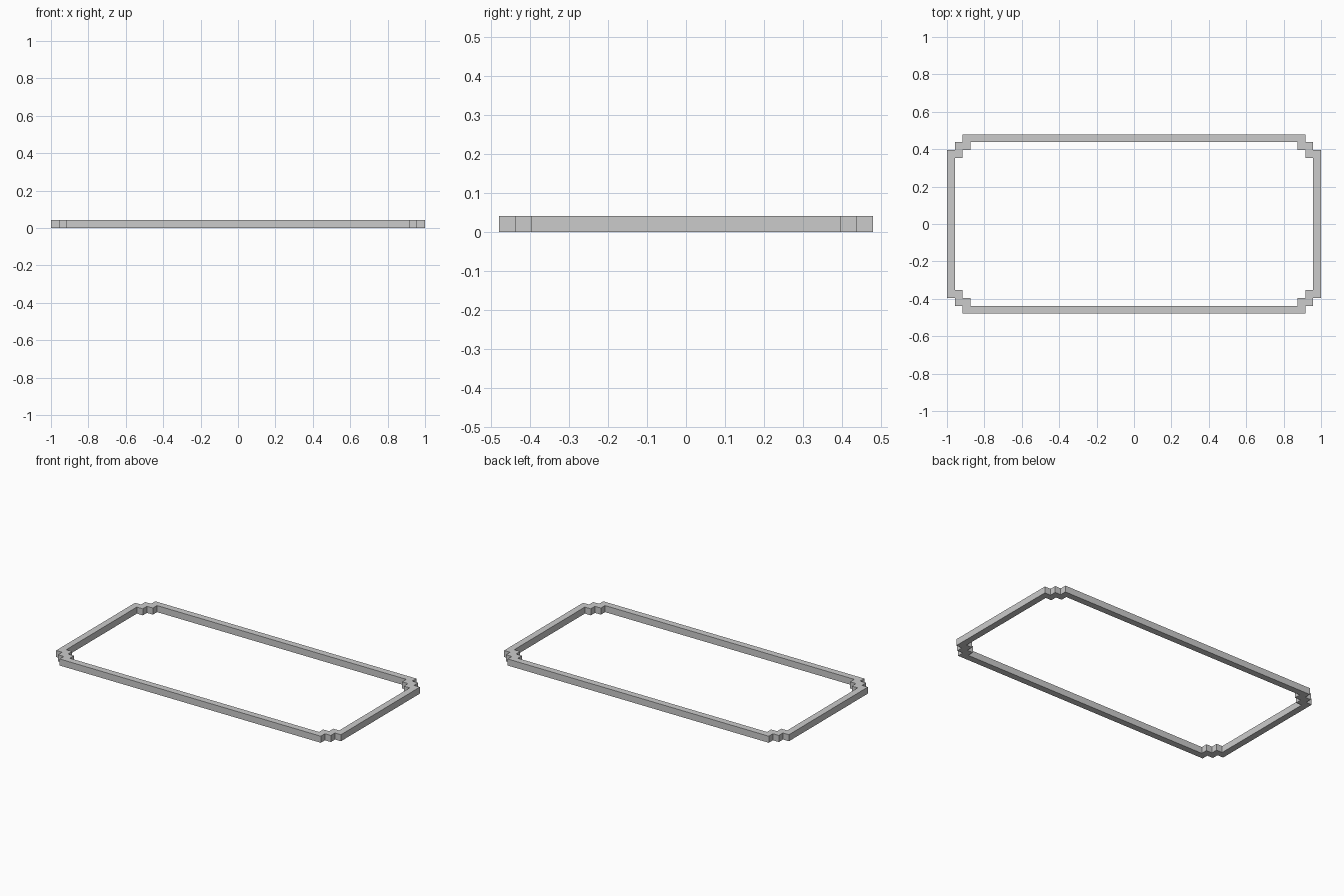
import bpy
import bmesh

if "Cube" in bpy.data.objects:
    bpy.data.objects.remove(bpy.data.objects["Cube"])

U = 1 / 24  # width of the bar and size of each corner step

# Stepped corner of the outer outline, in units of U (right side to back side)
CORNER = [(24, 9.5), (23, 9.5), (23, 10.5), (22, 10.5), (22, 11.5)]


def outline(corner):
    """Repeat one corner around all four quadrants, counter-clockwise."""
    back = corner[::-1]
    return (corner
            + [(-x, y) for x, y in back]
            + [(-x, -y) for x, y in corner]
            + [(x, -y) for x, y in back])


outer = outline(CORNER)
inner = outline([(x - 1, y - 1) for x, y in CORNER])

# Closed frame: top, bottom, outer and inner walls
bm = bmesh.new()


def ring(points, z):
    return [bm.verts.new((x * U, y * U, z)) for x, y in points]


loops = [ring(outer, 0), ring(outer, U), ring(inner, U), ring(inner, 0)]
n = len(outer)
for a, b in zip(loops, loops[1:] + loops[:1]):
    for i in range(n):
        j = (i + 1) % n
        bm.faces.new((a[i], a[j], b[j], b[i]))
bmesh.ops.recalc_face_normals(bm, faces=bm.faces)

mesh = bpy.data.meshes.new("stepped_frame")
bm.to_mesh(mesh)
bm.free()
frame = bpy.data.objects.new("stepped_frame", mesh)
bpy.context.collection.objects.link(frame)
